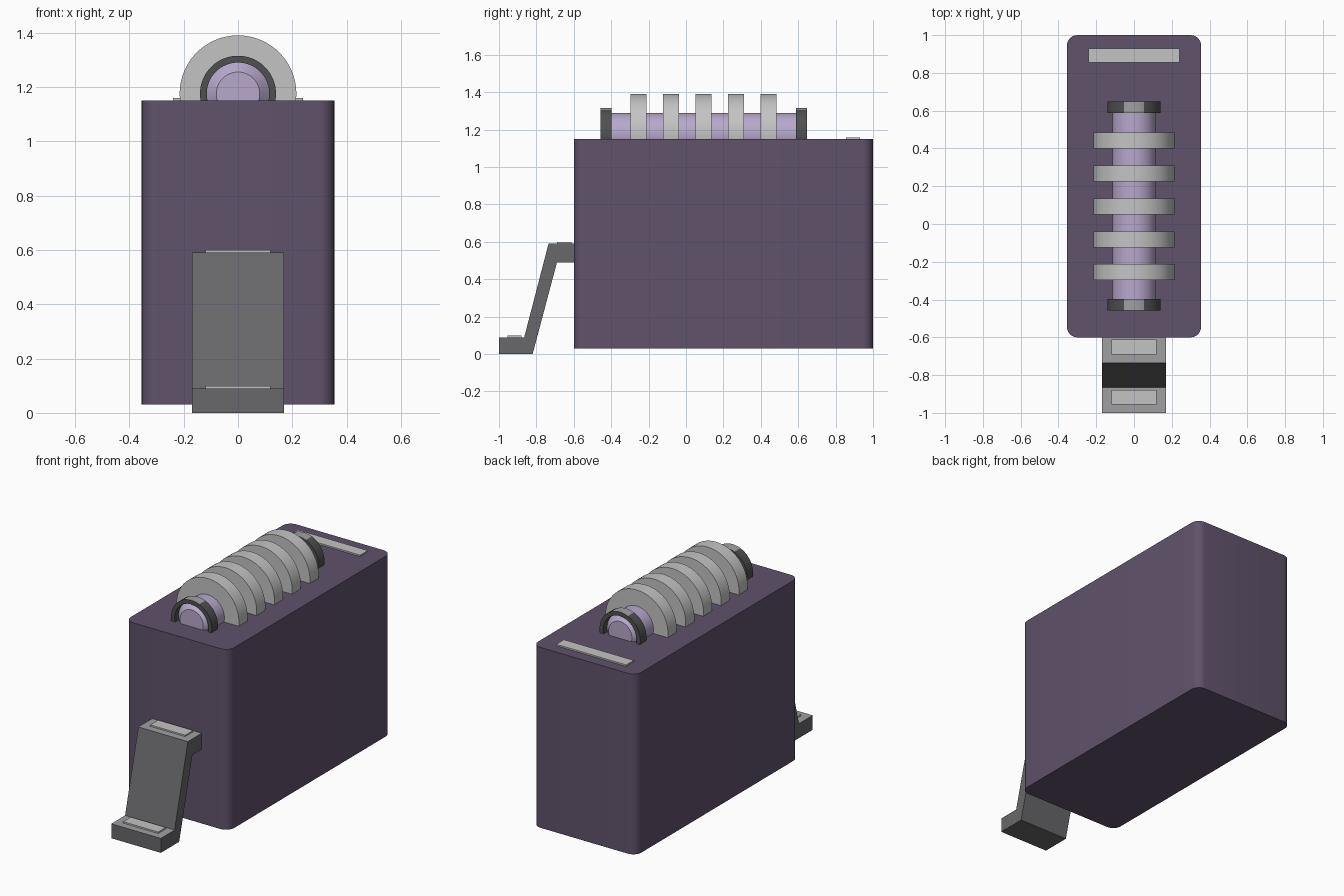
import bpy, bmesh, math

cube = bpy.data.objects.get("Cube")
if cube:
    bpy.data.objects.remove(cube, do_unlink=True)


def material(name, hex_code):
    lin = []
    for i in (0, 2, 4):
        c = int(hex_code[i:i + 2], 16) / 255
        lin.append(c / 12.92 if c < 0.04 else ((c + 0.055) / 1.055) ** 2.4)
    m = bpy.data.materials.new(name)
    m.use_nodes = True
    m.diffuse_color = (*lin, 1)
    m.node_tree.nodes["Principled BSDF"].inputs["Base Color"].default_value = (*lin, 1)
    return m


PURPLE = material("dark purple", "60526b")
LILAC = material("lilac", "b8a8cc")
SILVER = material("silver", "c4c4c4")
STEEL = material("steel grey", "68686c")
PALE = material("pale steel", "a0a0a4")
CHARCOAL = material("charcoal", "505052")


def finish(bm, name, mats, smooth=False, rule=None):
    bmesh.ops.recalc_face_normals(bm, faces=bm.faces)
    bm.normal_update()
    if rule:
        for f in bm.faces:
            f.material_index = rule(f)
    mesh = bpy.data.meshes.new(name)
    bm.to_mesh(mesh)
    bm.free()
    for m in mats:
        mesh.materials.append(m)
    obj = bpy.data.objects.new(name, mesh)
    bpy.context.collection.objects.link(obj)
    if smooth:
        bpy.ops.object.select_all(action="DESELECT")
        obj.select_set(True)
        bpy.context.view_layer.objects.active = obj
        bpy.ops.object.shade_smooth_by_angle(angle=math.radians(30))
    return obj


def box(name, mat, lo, hi, corner=0):
    bm = bmesh.new()
    bmesh.ops.create_cube(bm, size=1)
    for v in bm.verts:
        v.co = [l + (c + 0.5) * (h - l) for c, l, h in zip(v.co, lo, hi)]
    if corner:
        upright = [e for e in bm.edges if abs(e.verts[0].co.z - e.verts[1].co.z) > 0.1]
        bmesh.ops.bevel(bm, geom=upright, offset=corner, segments=6,
                        profile=0.5, affect="EDGES")
    return finish(bm, name, [mat], corner > 0)


AXIS_Z = 1.175


def lathe(name, mats, profile, closed=False, rule=None, sides=64):
    """Spin (radius, y) points around the roller axis."""
    bm = bmesh.new()
    loops = []
    for r, y in profile:
        loops.append([bm.verts.new((r * math.cos(a), y, AXIS_Z + r * math.sin(a)))
                      for a in (2 * math.pi * i / sides for i in range(sides))])
    pairs = list(zip(loops, loops[1:]))
    if closed:
        pairs.append((loops[-1], loops[0]))
    else:
        bm.faces.new(loops[0])
        bm.faces.new(loops[-1])
    for a, b in pairs:
        for i in range(sides):
            j = (i + 1) % sides
            bm.faces.new((a[i], a[j], b[j], b[i]))
    return finish(bm, name, mats, True, rule)


# Main housing
box("housing", PURPLE, (-0.355, -0.6, 0.03), (0.355, 1, 1.15), 0.055)

# Roller shaft with chamfered ends
lathe("roller_shaft", [LILAC], [(0.08, -0.455), (0.115, -0.42), (0.115, 0.61), (0.08, 0.645)])

# Discs along the shaft
for n in range(5):
    y = -0.255 + n * 0.174
    lathe(f"roller_disc_{n + 1}", [SILVER], [(0.215, y - 0.0425), (0.215, y + 0.0425)])

# End collars, paler on the upward-facing band
for name, y in (("front_collar", -0.457), ("back_collar", 0.588)):
    lathe(name, [CHARCOAL, PALE],
          [(0.115, y), (0.14, y), (0.14, y + 0.06), (0.115, y + 0.06)], True,
          lambda f: int(f.normal.z > 0.91 and f.calc_center_median().z > AXIS_Z + 0.12))

# Stepped front bracket, paler on its level tops
profile = [(-1, 0), (-0.82, 0), (-0.69, 0.49), (-0.6, 0.49),
           (-0.6, 0.59), (-0.735, 0.59), (-0.865, 0.09), (-1, 0.09)]
bm = bmesh.new()
side = bm.faces.new([bm.verts.new((-0.17, y, z)) for y, z in profile])
ext = bmesh.ops.extrude_face_region(bm, geom=[side])
for v in ext["geom"]:
    if isinstance(v, bmesh.types.BMVert):
        v.co.x = 0.17
if not any(abs(f.normal.x) > 0.9 and f.calc_center_median().x < -0.16 for f in bm.faces):
    bm.normal_update()
finish(bm, "front_bracket", [STEEL, PALE], rule=lambda f: int(f.normal.z > 0.9))

# Thin contact plates
box("back_plate", SILVER, (-0.24, 0.855, 1.15), (0.24, 0.93, 1.159))
box("upper_bracket_plate", SILVER, (-0.12, -0.69, 0.59), (0.12, -0.612, 0.599))
box("lower_bracket_plate", SILVER, (-0.12, -0.955, 0.09), (0.12, -0.88, 0.099))
